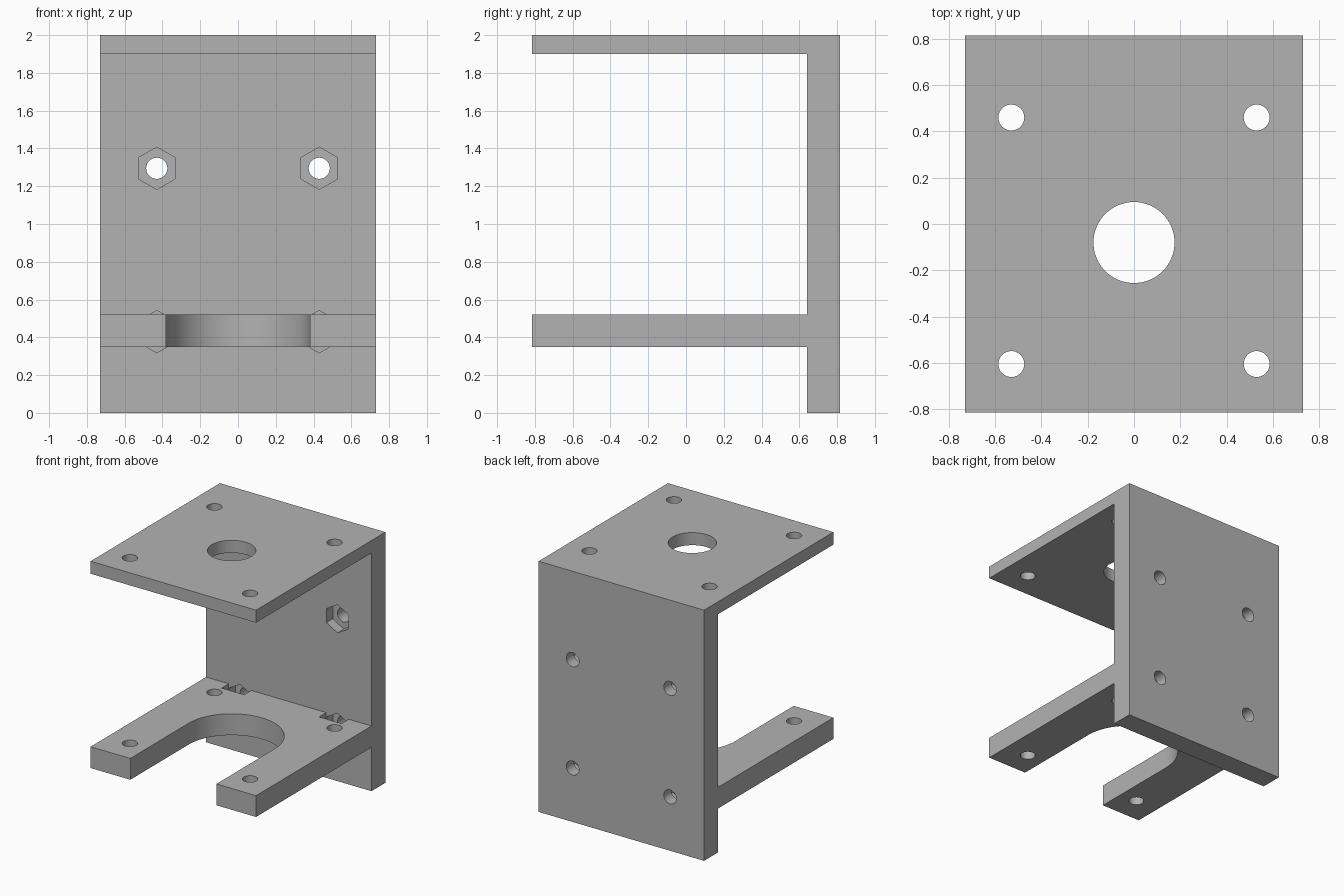
import bpy
import bmesh
import math

if "Cube" in bpy.data.objects:
    bpy.data.objects.remove(bpy.data.objects["Cube"], do_unlink=True)

HALF_W, FRONT, WALL, BACK = 0.73, -0.815, 0.64, 0.815
SHELF_LOW, SHELF_TOP, ROOF_LOW, TOP = 0.35, 0.52, 1.90, 2.0
BORE_Y = -0.08

grey = bpy.data.materials.new("plain_grey")
grey.use_nodes = True
grey.diffuse_color = (0.45, 0.45, 0.45, 1)
grey.node_tree.nodes["Principled BSDF"].inputs["Base Color"].default_value = grey.diffuse_color

# Bracket body: side profile extruded across the width
profile = [(BACK, 0), (BACK, TOP), (FRONT, TOP), (FRONT, ROOF_LOW), (WALL, ROOF_LOW),
           (WALL, SHELF_TOP), (FRONT, SHELF_TOP), (FRONT, SHELF_LOW), (WALL, SHELF_LOW), (WALL, 0)]
bm = bmesh.new()
face = bm.faces.new([bm.verts.new((-HALF_W, y, z)) for y, z in profile])
side = bmesh.ops.extrude_face_region(bm, geom=[face])
bmesh.ops.translate(bm, vec=(2 * HALF_W, 0, 0),
                    verts=[v for v in side["geom"] if isinstance(v, bmesh.types.BMVert)])
bmesh.ops.recalc_face_normals(bm, faces=bm.faces)
mesh = bpy.data.meshes.new("motor_bracket")
bm.to_mesh(mesh)
bm.free()
bracket = bpy.data.objects.new("motor_bracket", mesh)
bpy.context.collection.objects.link(bracket)
mesh.materials.append(grey)


def cut(cutter):
    """Subtract a cutter from the bracket, then discard it."""
    cutter.hide_render = True
    cutter.data.materials.append(grey)
    mod = bracket.modifiers.new("cut", "BOOLEAN")
    mod.operation, mod.solver, mod.object = "DIFFERENCE", "EXACT", cutter
    bpy.context.view_layer.objects.active = bracket
    bpy.ops.object.modifier_apply(modifier=mod.name)
    bpy.data.objects.remove(cutter, do_unlink=True)


def drill(radius, depth, location, along_y=False, sides=48):
    bpy.ops.mesh.primitive_cylinder_add(
        vertices=sides, radius=radius, depth=depth, location=location,
        rotation=(math.pi / 2 if along_y else 0, 0, 0))
    cut(bpy.context.object)


def box_cut(x0, x1, y0, y1, z0, z1):
    bpy.ops.mesh.primitive_cube_add(
        size=1, location=((x0 + x1) / 2, (y0 + y1) / 2, (z0 + z1) / 2))
    box = bpy.context.object
    box.scale = (x1 - x0, y1 - y0, z1 - z0)
    bpy.context.view_layer.update()
    cut(box)


# Large bore in the roof, open U-slot in the shelf
drill(0.175, 0.3, (0, BORE_Y, 1.95), sides=64)
drill(0.38, 0.3, (0, BORE_Y, 0.435), sides=96)
box_cut(-0.38, 0.38, -1, BORE_Y, 0.25, 0.62)

for sx in (-1, 1):
    # Screw holes through roof and shelf
    for y in (-0.605, 0.46):
        drill(0.056, 2.4, (sx * 0.53, y, 1.3))
    # Nut clearance notch where the shelf meets the wall
    box_cut(sx * 0.43 - 0.1, sx * 0.43 + 0.1, 0.55, WALL, 0.3, 0.6)
    # Wall bolt holes with hexagonal nut pockets
    for z in (0.43, 1.295):
        drill(0.056, 0.5, (sx * 0.43, 0.75, z), along_y=True)
        drill(0.112, 0.16, (sx * 0.43, WALL, z), along_y=True, sides=6)

# Smooth bores, crisp edges
bpy.ops.object.select_all(action="DESELECT")
bracket.select_set(True)
bpy.context.view_layer.objects.active = bracket
bpy.ops.object.shade_smooth_by_angle(angle=math.radians(30))
